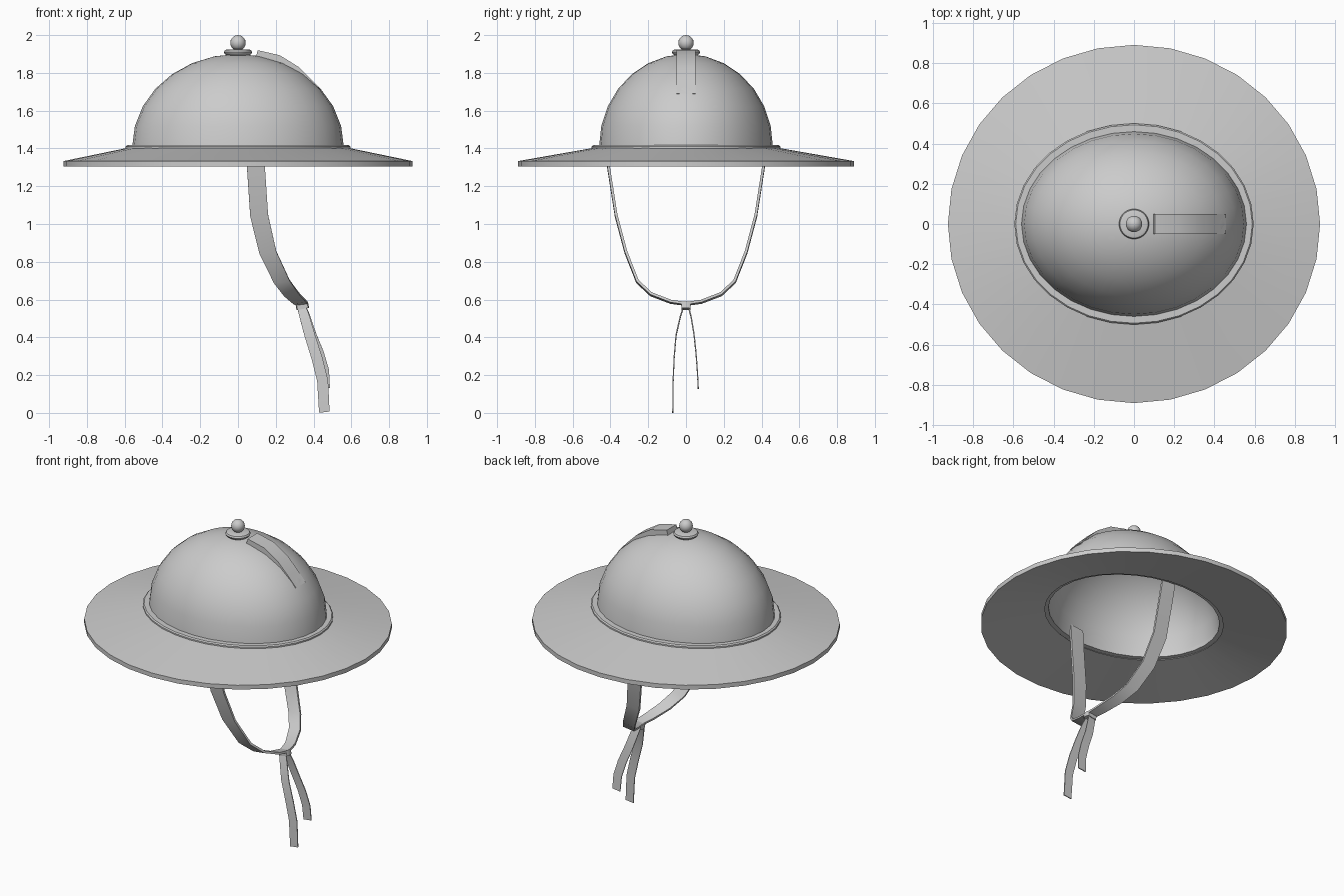
import bpy, bmesh
from math import sin, cos, pi, radians
from mathutils import Vector

if "Cube" in bpy.data.objects:
    bpy.data.objects.remove(bpy.data.objects["Cube"])


def finish(name, bm, angle=35):
    bmesh.ops.remove_doubles(bm, verts=bm.verts, dist=1e-5)
    bmesh.ops.recalc_face_normals(bm, faces=bm.faces)
    me = bpy.data.meshes.new(name)
    bm.to_mesh(me)
    bm.free()
    ob = bpy.data.objects.new(name, me)
    bpy.context.collection.objects.link(ob)
    bpy.ops.object.select_all(action='DESELECT')
    bpy.context.view_layer.objects.active = ob
    ob.select_set(True)
    bpy.ops.object.shade_smooth_by_angle(angle=radians(angle))
    return ob


def skin(bm, rings, loop_rings):
    """Bridge consecutive closed rings of vertices; optionally join last to first."""
    n = len(rings[0])
    count = len(rings) if loop_rings else len(rings) - 1
    for i in range(count):
        a, b = rings[i], rings[(i + 1) % len(rings)]
        for j in range(n):
            k = (j + 1) % n
            bm.faces.new((a[j], a[k], b[k], b[j]))


def lathe(name, profile, segs=32, closed=True):
    """Elliptical lathe; the profile holds (x radius, y radius, z)."""
    bm = bmesh.new()
    rings = [[bm.verts.new((rx * cos(2 * pi * i / segs), ry * sin(2 * pi * i / segs), z))
              for i in range(segs)] for rx, ry, z in profile]
    skin(bm, rings, closed)
    return finish(name, bm)


def ribbon(name, stations):
    """Rectangular sweep; each station is (centre, half width vector, half thickness vector)."""
    bm = bmesh.new()
    rings = []
    for c, w, t in stations:
        c, w, t = Vector(c), Vector(w), Vector(t)
        rings.append([bm.verts.new(p) for p in (c - w - t, c + w - t, c + w + t, c - w + t)])
    skin(bm, rings, False)
    bm.faces.new(rings[0])
    bm.faces.new(rings[-1])
    return finish(name, bm)


def strap(name, points, thick):
    """Ribbon along (x, y, z, width) points, lying flat along the x direction."""
    pts = [Vector(p[:3]) for p in points]
    stations = []
    for i, p in enumerate(pts):
        tan = (pts[min(i + 1, len(pts) - 1)] - pts[max(i - 1, 0)]).normalized()
        w = Vector((1, 0, 0.12)).normalized()
        n = tan.cross(w).normalized()
        stations.append((p, w * points[i][3] / 2, n * thick / 2))
    return ribbon(name, stations)


# Domed crown, a thin hollow shell
def dome(rx, ry, h, steps=7):
    return [(rx * cos(pi / 2 * i / steps), ry * cos(pi / 2 * i / steps),
             1.41 + h * sin(pi / 2 * i / steps)) for i in range(steps + 1)]


lathe("crown", dome(0.56, 0.46, 0.49) + dome(0.547, 0.447, 0.477)[::-1])

# Band where the crown meets the brim
lathe("crown_band", [(0.595, 0.50, 1.385), (0.595, 0.50, 1.41), (0.588, 0.493, 1.417),
                     (0.547, 0.447, 1.417), (0.547, 0.447, 1.385)])

# Wide sloping brim
lathe("brim", [(0.925, 0.89, 1.305), (0.925, 0.89, 1.333), (0.59, 0.495, 1.402),
               (0.57, 0.47, 1.376)])

# Flange and ball on top
lathe("finial_flange", [(0, 0, 1.885), (0.058, 0.058, 1.892), (0.07, 0.07, 1.9), (0.075, 0.075, 1.91),
                        (0.07, 0.07, 1.92), (0.058, 0.058, 1.924), (0.03, 0.03, 1.924),
                        (0, 0, 1.93)], 24, False)
lathe("finial_ball", [(0.041 * sin(pi * i / 10), 0.041 * sin(pi * i / 10), 1.959 - 0.041 * cos(pi * i / 10))
                      for i in range(11)], 20, False)

# Curved crest strip running down the right side
outer = [(0.105, 1.92), (0.222, 1.893), (0.325, 1.829), (0.397, 1.757), (0.456, 1.692)]
inner = [(0.09, 1.868), (0.195, 1.843), (0.29, 1.785), (0.36, 1.718), (0.415, 1.664)]
ribbon("crest_strip", [(((a + c) / 2, 0, (b + d) / 2), (0, 0.05, 0), ((a - c) / 2, 0, (b - d) / 2))
                       for (a, b), (c, d) in zip(outer, inner)])

# Chin strap, one half mirrored by sign
half = [(0.085, 0.432, 1.46, 0.095), (0.095, 0.41, 1.30, 0.095), (0.112, 0.37, 1.045, 0.095),
        (0.158, 0.318, 0.85, 0.09), (0.232, 0.257, 0.695, 0.085), (0.283, 0.185, 0.628, 0.08),
        (0.325, 0.08, 0.588, 0.07), (0.341, 0.0, 0.577, 0.06)]
for side, s in (("front", -1), ("back", 1)):
    strap("chin_strap_" + side, [(x, s * y, z, w) for x, y, z, w in half], 0.014)

# Knot
ribbon("strap_knot", [((0.34, y, 0.567), (w, 0, w * 0.2), (-0.003, 0, 0.017))
                      for y, w in ((-0.024, 0.028), (-0.012, 0.033), (0.012, 0.033), (0.024, 0.028))])

# Loose strap ends
strap("long_tail", [(0.335, -0.012, 0.565, 0.045), (0.352, -0.03, 0.51, 0.053), (0.38, -0.053, 0.41, 0.056),
                    (0.418, -0.063, 0.29, 0.058), (0.448, -0.068, 0.17, 0.058), (0.457, -0.07, 0.004, 0.056)], 0.006)
strap("short_tail", [(0.338, 0.012, 0.565, 0.045), (0.356, 0.027, 0.51, 0.053), (0.385, 0.042, 0.42, 0.056),
                     (0.425, 0.053, 0.32, 0.058), (0.453, 0.06, 0.225, 0.058), (0.459, 0.065, 0.13, 0.056)], 0.006)
